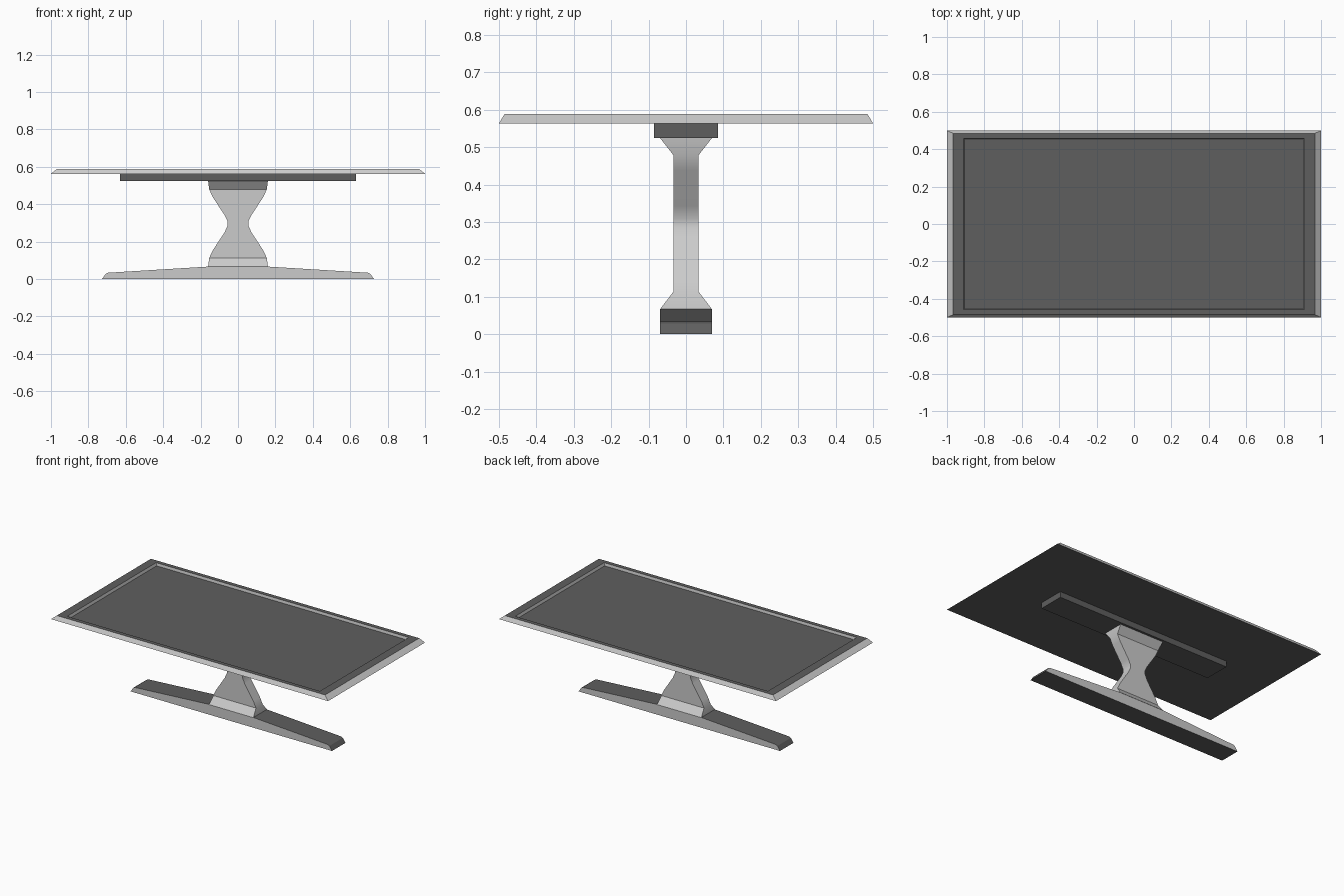
import bpy, bmesh

if "Cube" in bpy.data.objects:
    bpy.data.objects.remove(bpy.data.objects["Cube"])

dark = bpy.data.materials.new("dark_grey")
dark.diffuse_color = (0.113, 0.113, 0.113, 1)
dark.use_nodes = True
dark.node_tree.nodes["Principled BSDF"].inputs["Base Color"].default_value = dark.diffuse_color
light = bpy.data.materials.new("light_grey")
light.diffuse_color = (0.8, 0.8, 0.8, 1)
light.use_nodes = True
light.node_tree.nodes["Principled BSDF"].inputs["Base Color"].default_value = light.diffuse_color


def make_object(name, bm, is_dark):
    """Finish a mesh; is_dark(face) picks the faces given the dark material."""
    bmesh.ops.recalc_face_normals(bm, faces=bm.faces)
    bm.normal_update()
    for f in bm.faces:
        f.material_index = int(is_dark(f))
    mesh = bpy.data.meshes.new(name)
    bm.to_mesh(mesh)
    bm.free()
    mesh.materials.append(light)
    mesh.materials.append(dark)
    obj = bpy.data.objects.new(name, mesh)
    bpy.context.collection.objects.link(obj)
    return obj


def stack(name, levels, is_dark):
    """Rectangular rings (half x, half y, z) joined into a capped solid."""
    bm = bmesh.new()
    rings = [[bm.verts.new((sx * hx, sy * hy, z))
              for sx, sy in ((-1, -1), (1, -1), (1, 1), (-1, 1))]
             for hx, hy, z in levels]
    for a, b in zip(rings, rings[1:]):
        for i in range(4):
            j = (i + 1) % 4
            bm.faces.new((a[i], a[j], b[j], b[i]))
    bm.faces.new(rings[0][::-1])
    bm.faces.new(rings[-1])
    return make_object(name, bm, is_dark)


# Table top: dark slab with light bevelled rim and light recess walls
stack("table_top", [(1.0, 0.5, 0.563), (0.968, 0.485, 0.589),
                    (0.912, 0.458, 0.589), (0.906, 0.455, 0.571)],
      lambda f: abs(f.normal.z) > 0.95)

# Dark beam beneath the top
stack("support_beam", [(0.63, 0.085, 0.525), (0.63, 0.085, 0.563)], lambda f: True)

# Waisted column, flared at both ends
column = stack("column", [
    (0.16, 0.07, 0.066), (0.154, 0.034, 0.113), (0.134, 0.034, 0.155),
    (0.072, 0.034, 0.25), (0.056, 0.034, 0.285), (0.056, 0.034, 0.309),
    (0.072, 0.034, 0.342), (0.134, 0.034, 0.437), (0.154, 0.034, 0.479),
    (0.16, 0.07, 0.525)], lambda f: False)
bpy.context.view_layer.objects.active = column
column.select_set(True)
bpy.ops.object.shade_smooth_by_angle(angle=0.6)

# Foot: tapered bar from a mirrored profile, light on front and back only
half = [(0.727, 0.0), (0.708, 0.028), (0.695, 0.034), (0.155, 0.067)]
profile = half + [(-x, z) for x, z in reversed(half)]
bm = bmesh.new()
face = bm.faces.new([bm.verts.new((x, -0.069, z)) for x, z in profile])
side = bmesh.ops.extrude_face_region(bm, geom=[face])["geom"]
bmesh.ops.translate(bm, vec=(0, 0.138, 0),
                    verts=[v for v in side if isinstance(v, bmesh.types.BMVert)])
make_object("foot", bm, lambda f: abs(f.normal.y) < 0.5)
